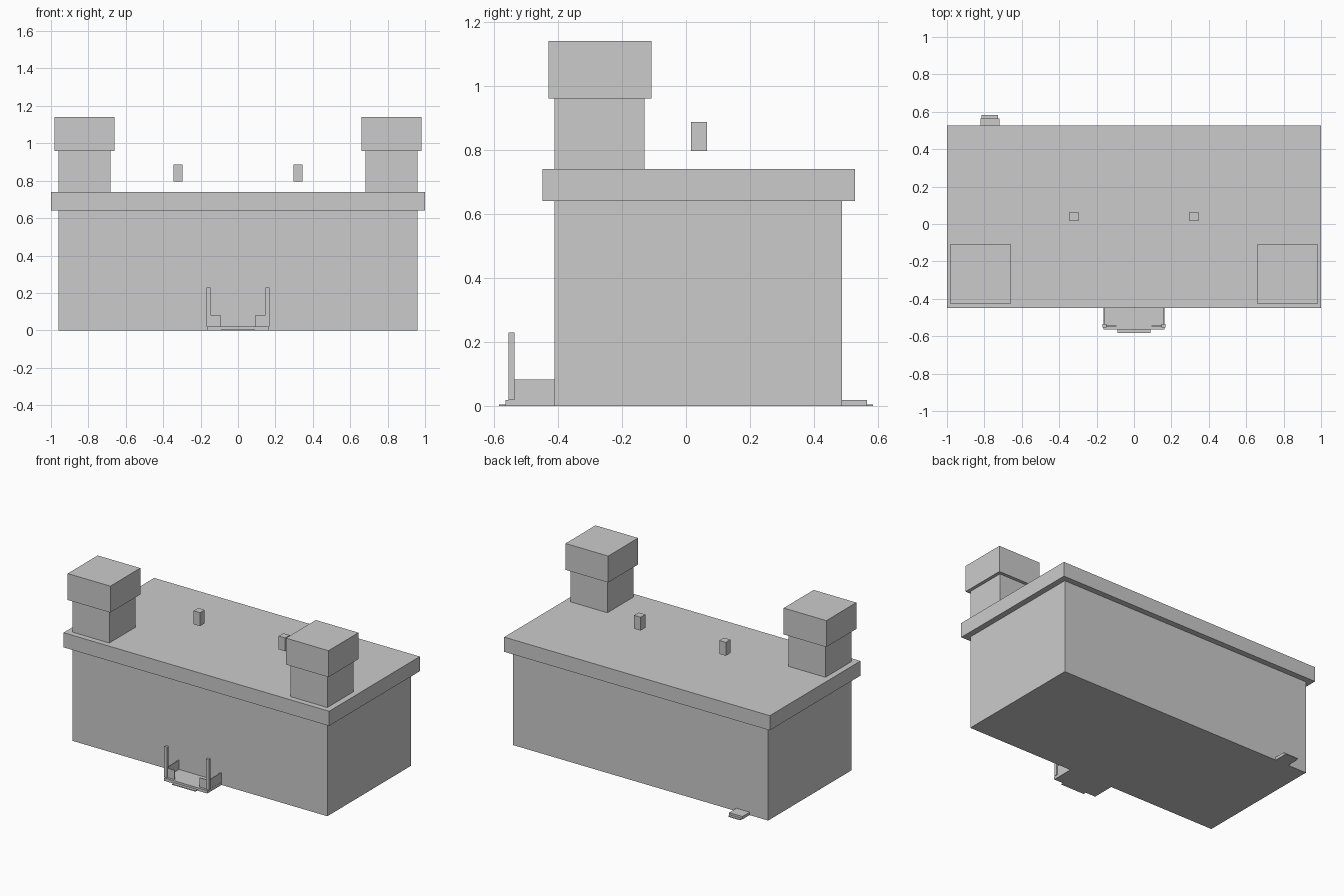
import bpy

# Remove the default cube
old = bpy.data.objects.get("Cube")
if old:
    bpy.data.objects.remove(old, do_unlink=True)

# Single plain material
grey = bpy.data.materials.new("light_grey")
grey.use_nodes = True
colour = (0.6, 0.6, 0.6, 1.0)
grey.diffuse_color = colour
grey.node_tree.nodes["Principled BSDF"].inputs["Base Color"].default_value = colour


def box(name, x, y, z):
    """Box spanning the given (min, max) ranges."""
    spans = (x, y, z)
    bpy.ops.mesh.primitive_cube_add(size=1, location=[(a + b) / 2 for a, b in spans])
    ob = bpy.context.object
    ob.name = name
    ob.scale = [abs(b - a) for a, b in spans]
    bpy.ops.object.transform_apply(location=False, rotation=False, scale=True)
    ob.data.materials.append(grey)
    return ob


def pair(name, x, y, z):
    """The same box on the left (+x) and mirrored to the right (-x)."""
    box("left_" + name, x, y, z)
    box("right_" + name, (-x[1], -x[0]), y, z)


# Main building and overhanging roof slab
box("building_body", (-0.96, 0.96), (-0.41, 0.487), (0, 0.64))
box("roof_slab", (-1, 1), (-0.448, 0.527), (0.64, 0.74))

# Corner towers with wider caps
pair("tower_base", (0.682, 0.96), (-0.41, -0.129), (0.74, 0.96))
pair("tower_cap", (0.661, 0.982), (-0.429, -0.107), (0.96, 1.14))

# Small blocks hovering over the roof
pair("roof_block", (0.296, 0.345), (0.015, 0.065), (0.796, 0.887))

# Front porch: floor, step, posts and low walls
box("porch_floor", (-0.163, 0.163), (-0.563, -0.41), (0, 0.02))
box("porch_step", (-0.088, 0.088), (-0.583, -0.563), (0, 0.006))
pair("porch_post", (0.148, 0.168), (-0.554, -0.535), (0.02, 0.23))
pair("porch_side_wall", (0.157, 0.162), (-0.535, -0.41), (0.02, 0.083))
pair("porch_front_wall", (0.094, 0.148), (-0.547, -0.542), (0.02, 0.083))

# Back door landing and step
box("back_landing", (-0.82, -0.72), (0.487, 0.565), (0, 0.02))
box("back_step", (-0.815, -0.727), (0.565, 0.583), (0, 0.006))
